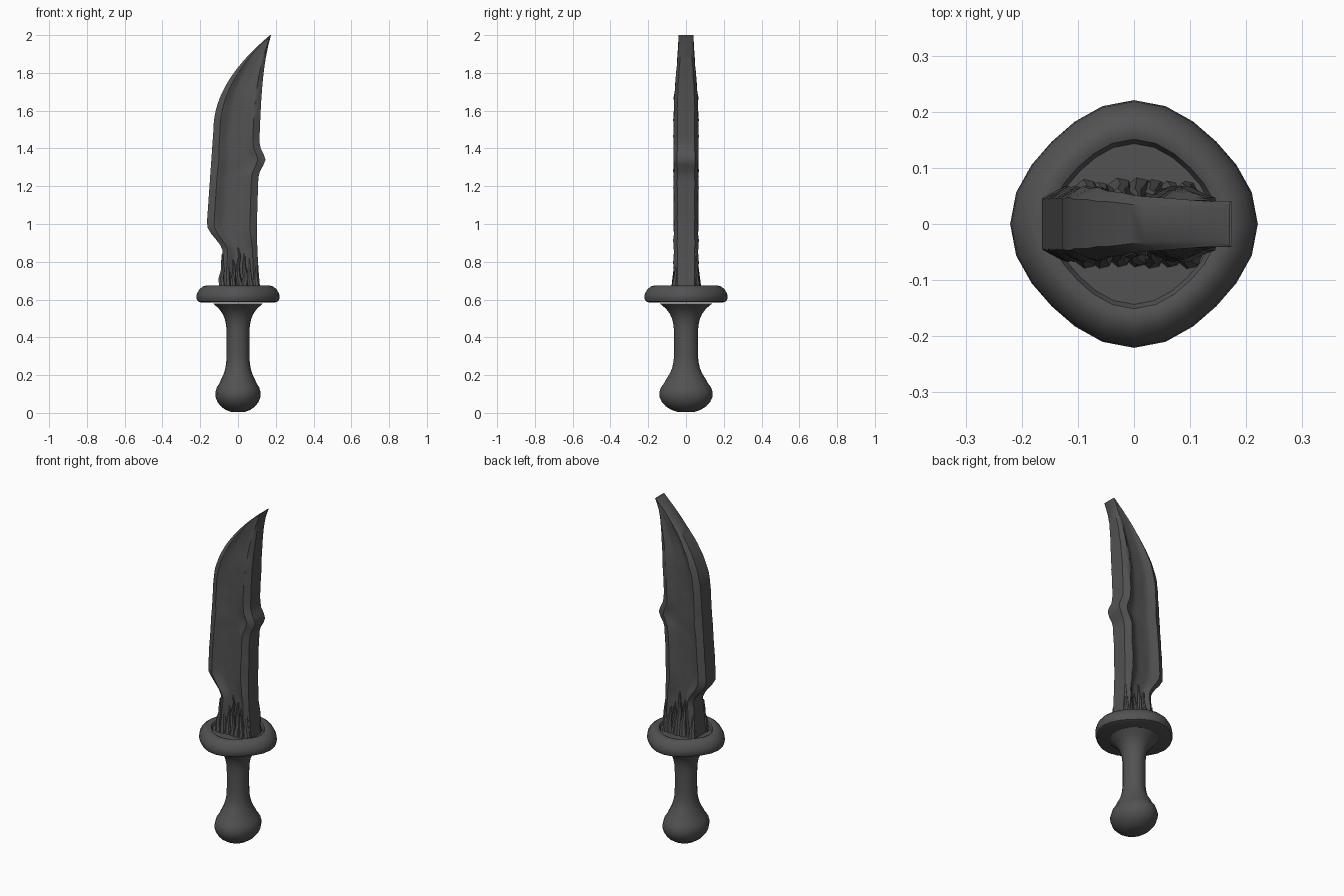
import bpy, bmesh, math, random

random.seed(4)
cube = bpy.data.objects.get("Cube")
if cube:
    bpy.data.objects.remove(cube)

steel = bpy.data.materials.new("dark_grey")
steel.use_nodes = True
grey = (0.085, 0.085, 0.085, 1)
steel.diffuse_color = grey
steel.node_tree.nodes["Principled BSDF"].inputs["Base Color"].default_value = grey


def loft(name, rings):
    """Skin a list of equal-length closed rings and cap both ends."""
    bm = bmesh.new()
    rows = [[bm.verts.new(point) for point in ring] for ring in rings]
    for lower, upper in zip(rows, rows[1:]):
        for i in range(len(lower)):
            bm.faces.new((lower[i - 1], lower[i], upper[i], upper[i - 1]))
    bm.faces.new(rows[0])
    bm.faces.new(rows[-1])
    bmesh.ops.recalc_face_normals(bm, faces=bm.faces)
    mesh = bpy.data.meshes.new(name)
    bm.to_mesh(mesh)
    bm.free()
    mesh.materials.append(steel)
    obj = bpy.data.objects.new(name, mesh)
    bpy.context.collection.objects.link(obj)
    bpy.ops.object.select_all(action="DESELECT")
    obj.select_set(True)
    bpy.context.view_layer.objects.active = obj
    bpy.ops.object.shade_smooth_by_angle(angle=math.radians(40))


def oval(radius_x, radius_y, z, sides, pinch=0, centre_x=0, centre_y=0):
    """Level oval ring, pinched in on its diagonals."""
    ring = []
    for i in range(sides):
        angle = math.tau * i / sides
        scale = 1 - pinch * math.sin(2 * angle) ** 2
        ring.append((centre_x + radius_x * scale * math.cos(angle),
                     centre_y + radius_y * scale * math.sin(angle), z))
    return ring


def steps(start, end, count):
    return [start + (end - start) * i / count for i in range(count + 1)]


def ease(start, end, value):
    """Smooth ramp from zero at start to one at end."""
    t = min(max((value - start) / (end - start), 0), 1)
    return t * t * (3 - 2 * t)


# Grip: round pommel below, waisted shaft flaring into a collar above
def grip_ring(z):
    if z < 0.16:
        radius = 0.12 * math.sqrt(1 - (z / 0.1 - 1) ** 2)
    else:
        flare = 0.06 if z > 0.37 else 0.035
        radius = 0.06 + flare * ((z - 0.37) / 0.2) ** 4
    depth = 1.18 - 0.13 * ease(0.16, 0.3, z)
    return oval(radius, radius * depth, z, 16)


pommel_heights = [0.1 - 0.1 * math.cos(a) for a in steps(0.3, 2.2, 7)]
loft("grip_and_pommel",
     [grip_ring(z) for z in pommel_heights + steps(0.18, 0.58, 14)])


# Guard: disc with a rounded rim that leans inward around a shallow dish
def guard_ring(angle):
    up = math.sin(angle)
    radius = 0.182 + 0.036 * math.cos(angle) - 0.015 * up
    return oval(radius, radius, 0.63 + 0.045 * up, 24, pinch=0.06)


loft("guard", [guard_ring(math.radians(a)) for a in steps(-90, 150, 8)])


# Blade outline: stepped heel, long belly and a curved clip to the tip
def belly_edge(z):
    if z < 0.85:
        return -0.08 - 0.1 * (0.85 - z)
    if z < 1:
        return -0.08 - 0.085 * ease(0.85, 1, z)
    sweep = max(z - 1.5, 0) / 0.5
    return -0.165 + 0.07 * min(z - 1, 0.5) + 0.3 * sweep ** 2


# Spine outline: hooked toward the tip, with one small knuckle
def spine_edge(z):
    rise = z - 1
    knuckle = 0.035 * math.exp(-((z - 1.34) / 0.05) ** 2)
    if rise < 0:
        return 0.1 + 0.15 * rise ** 2
    return 0.1 + 0.03 * rise + 0.045 * rise ** 6 + knuckle


# Blade section: raised rims beside a hollow that fades out at the tip
def blade_ring(z):
    left, right = belly_edge(z), spine_edge(z)
    half = 0.066 - 0.026 * ease(1.6, 2, z)
    fade = ease(1.75, 1.95, z)
    front = []
    for v in steps(-1, 1, 14):
        rim = math.exp(-((abs(v) - 0.7) / 0.2) ** 2)
        if abs(v) < 0.7:
            rim += (1 - rim) * fade
        wear = random.uniform(0.96, 1.03)
        y = -half * (0.66 + 0.34 * rim) * wear
        front.append((left + (right - left) * (v + 1) / 2, y, z))
    back = [(x, -y, z) for x, y, z in reversed(front)]
    return front + back


loft("blade", [blade_ring(z) for z in steps(0.62, 2, 46)])


# Uneven tapering folds where the blade grows out of the guard
def fold(name, x, side):
    height = random.uniform(0.09, 0.28)
    radius = random.uniform(0.014, 0.021)
    rings = []
    for t in steps(0, 1, 5):
        width = radius * (1.3 - 1.1 * t)
        sway = random.uniform(-0.006, 0.006)
        rings.append(oval(width, width, 0.63 + height * t, 7,
                          centre_x=x + sway,
                          centre_y=side * (0.06 - 0.014 * t)))
    loft(name, rings)


for side, label in ((-1, "front"), (1, "back")):
    for i, x in enumerate(steps(-0.085, 0.095, 6)):
        fold(f"{label}_fold_{i + 1}", x, side)
